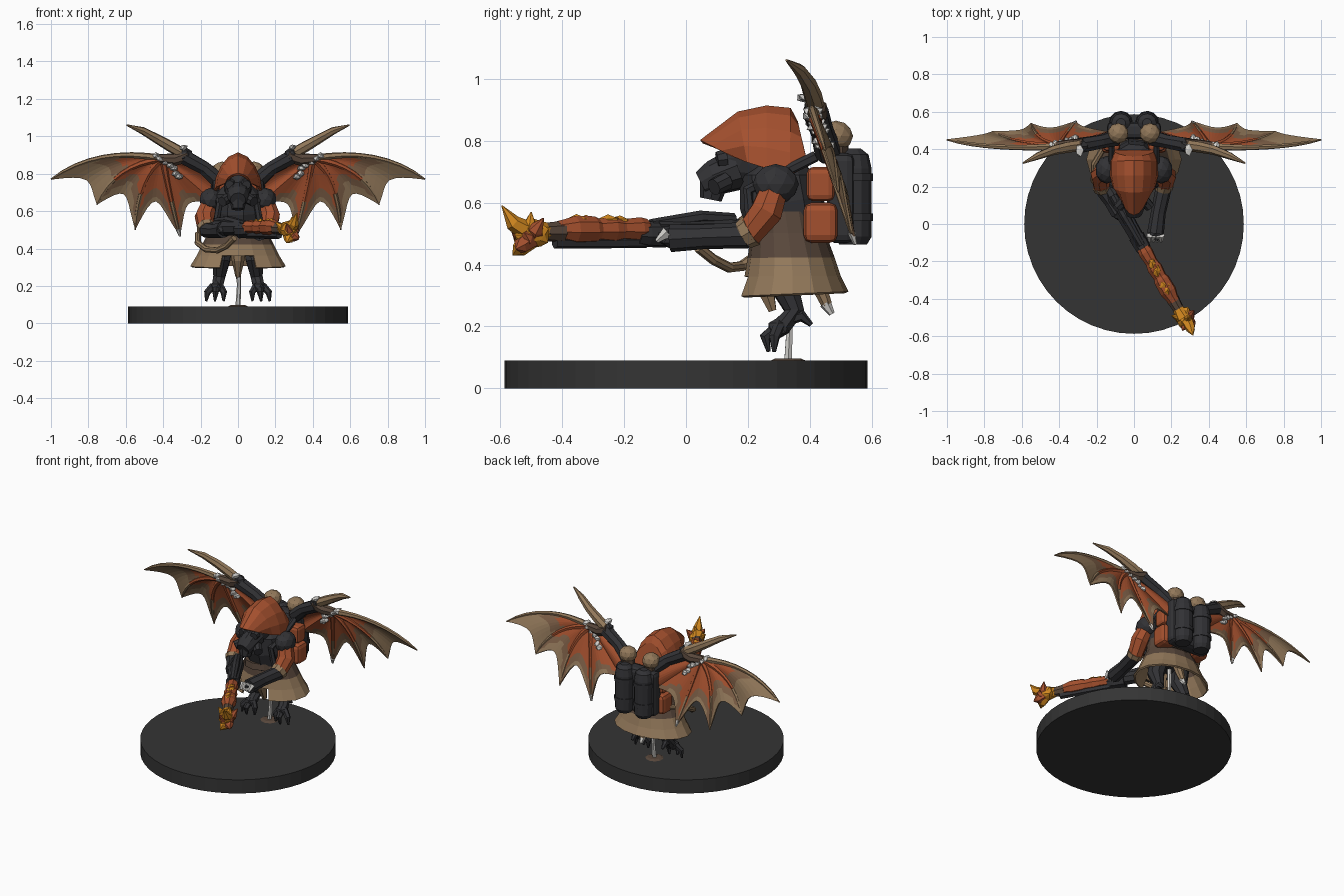
import bpy, bmesh, math, random
from mathutils import Vector

if "Cube" in bpy.data.objects:
    bpy.data.objects.remove(bpy.data.objects["Cube"])
random.seed(4)
pi = math.pi


def mat(name, rgb):
    m = bpy.data.materials.new(name)
    m.diffuse_color = [((c / 255 + 0.055) / 1.055) ** 2.4 for c in rgb] + [1]
    m.use_nodes = True
    m.node_tree.nodes["Principled BSDF"].inputs["Base Color"].default_value = m.diffuse_color
    return m


BASE = mat("base charcoal", (52, 52, 52))
DARK = mat("dark leather", (50, 50, 53))
ORANGE = mat("rust orange", (164, 80, 46))
TAN = mat("tan cloth", (146, 120, 90))
BROWN = mat("dark brown", (88, 71, 59))
MEMB = mat("membrane brown", (124, 94, 70))
WHITE = mat("pale grey", (212, 210, 206))
FLAME = mat("flame amber", (212, 138, 32))


def finish(name, bm, mats, thick=0, bevel=0):
    bmesh.ops.recalc_face_normals(bm, faces=bm.faces[:])
    me = bpy.data.meshes.new(name)
    bm.to_mesh(me)
    bm.free()
    for m in mats if isinstance(mats, list) else [mats]:
        me.materials.append(m)
    ob = bpy.data.objects.new(name, me)
    bpy.context.collection.objects.link(ob)
    if thick:
        s = ob.modifiers.new("thickness", 'SOLIDIFY')
        s.thickness, s.offset = thick, 0
    if bevel:
        b = ob.modifiers.new("bevel", 'BEVEL')
        b.width, b.segments = bevel, 2
    return ob


def tube(name, pts, radii, m, sides=8, flat=1.0):
    """Closed tube along a path, one radius per point."""
    P = [Vector(p) for p in pts]
    if not isinstance(radii, (list, tuple)):
        radii = [radii] * len(P)
    bm, rings, n = bmesh.new(), [], Vector((0.13, 0.2, 1))
    for i, p in enumerate(P):
        t = (P[min(i + 1, len(P) - 1)] - P[max(i - 1, 0)]).normalized()
        n = (n - t * n.dot(t))
        if n.length < 0.05:
            n = t.orthogonal()
        n.normalize()
        b = t.cross(n)
        rings.append([bm.verts.new(p + radii[i] * (n * math.cos(a) + b * math.sin(a) * flat))
                      for a in [2 * pi * k / sides for k in range(sides)]])
    for r, q in zip(rings, rings[1:]):
        for k in range(sides):
            bm.faces.new((r[k], r[(k + 1) % sides], q[(k + 1) % sides], q[k]))
    bm.faces.new(rings[0][::-1])
    bm.faces.new(rings[-1])
    return finish(name, bm, m)


def blob(name, c, r, m, sub=2, rough=0.0):
    bm = bmesh.new()
    bmesh.ops.create_icosphere(bm, subdivisions=sub, radius=1)
    for v in bm.verts:
        k = 1 + random.uniform(-rough, rough)
        v.co = Vector((c[i] + v.co[i] * r[i] * k for i in range(3)))
    return finish(name, bm, m)


def box(name, c, s, m, bevel=0.012):
    bm = bmesh.new()
    bmesh.ops.create_cube(bm, size=1)
    for v in bm.verts:
        v.co = Vector((c[i] + v.co[i] * s[i] for i in range(3)))
    return finish(name, bm, m, bevel=bevel)


# --- display base and flight stand
bm = bmesh.new()
bmesh.ops.create_cone(bm, cap_ends=True, segments=48, radius1=0.587, radius2=0.587, depth=0.09)
bmesh.ops.translate(bm, verts=bm.verts[:], vec=(0, 0, 0.045))
finish("round_base", bm, BASE)
tube("stand_rod", [(0, .33, .09), (.005, .335, .2), (0, .33, .4)], [.014, .011, .014], WHITE, 6)
tube("stand_foot", [(0, .33, .088), (0, .33, .097)], [.06, .04], BROWN, 10)

# --- torso, head and mask
tube("torso", [(0, .34, .40), (0, .33, .5), (0, .31, .6), (0, .30, .69), (0, .31, .74)],
     [.12, .13, .14, .13, .07], DARK, 10)
blob("head", (0, .225, .745), (.08, .12, .10), DARK)
tube("mask_snout", [(0, .17, .71), (0, .09, .68), (0, .05, .66)], [.07, .058, .042], DARK, 10)
tube("mask_filter", [(0, .09, .66), (0, .08, .61)], [.045, .035], DARK, 8)
for s in (-1, 1):
    tube("mask_lens", [(s * .04, .13, .745), (s * .045, .10, .74)], [.03, .024], DARK, 8)
    tube("mask_canister", [(s * .05, .13, .67), (s * .085, .09, .65)], [.03, .028], DARK, 8)

# --- hood: arched stations (top y, z, bottom y, z, half width)
bm, rows = bmesh.new(), []
for ty, tz, by, bz, w in [(.05, .797, .15, .752, .06), (.17, .888, .20, .73, .108), (.26, .907, .26, .71, .122),
                          (.335, .90, .335, .69, .122), (.355, .86, .39, .715, .105), (.37, .79, .39, .715, .07)]:
    row = []
    for k in range(9):
        a = (k / 8 - .5) * pi
        f = (1 - math.cos(a)) ** 0.85
        row.append(bm.verts.new((w * math.sin(a), ty + (by - ty) * f, tz + (bz - tz) * f)))
    rows.append(row)
for r, q in zip(rows, rows[1:]):
    for k in range(8):
        bm.faces.new((r[k], r[k + 1], q[k + 1], q[k]))
bm.faces.new(rows[-1])
finish("hood", bm, ORANGE, thick=.014)

# --- robe skirt: flared shell, open at the front, coloured by height
bm, rows, N = bmesh.new(), [], 16
for z, cy, rx, ry in [(.57, .32, .13, .11), (.5, .33, .145, .115), (.42, .34, .185, .135),
                      (.36, .345, .215, .15), (.295, .345, .25, .175)]:
    rows.append([bm.verts.new((rx * math.sin(2 * pi * k / N), cy - ry * math.cos(2 * pi * k / N),
                               z + (.015 * (1 - math.cos(2 * pi * k / N)) / 2 if z < .3 else 0)))
                 for k in range(N)])
for i, (r, q) in enumerate(zip(rows, rows[1:])):
    for k in range(N):
        if i == 3 and k in (0, N - 1):
            continue
        f = bm.faces.new((r[k], r[(k + 1) % N], q[(k + 1) % N], q[k]))
        f.material_index = 0 if i < 2 else 1
finish("robe_skirt", bm, [BROWN, TAN], thick=.012)
tube("belt", [(0, .325, .475), (0, .325, .515)], [.155, .15], BROWN, 12, .82)
tube("loincloth", [(0, .25, .40), (0, .25, .34), (0, .28, .25)], [.045, .035, .014], TAN, 6)

# --- tail
tube("tail", [(0, .40, .42), (0, .43, .33), (0, .455, .27)], [.035, .025, .018], TAN, 7)
tube("tail_tip", [(0, .45, .275), (0, .472, .24)], [.02, .01], WHITE, 6)

# --- legs, feet and claws
for s in (-1, 1):
    tube("leg", [(s * .08, .34, .44), (s * .09, .31, .34), (s * .10, .35, .25), (s * .11, .31, .20)],
         [.055, .052, .034, .032], DARK)
    blob("foot", (s * .115, .30, .195), (.04, .04, .035), DARK, 1)
    for dx, dy in ((-.045, .0), (0, -.03), (.045, .0)):
        x = s * .12 + dx
        tube("toe", [(s * .115 + dx * .4, .30, .20), (x, .285 + dy, .165), (x * 1.03, .285 + dy * .6, .118)],
             [.02, .018, .006], DARK, 6)
    tube("heel_spur", [(s * .11, .32, .22), (s * .11, .375, .235), (s * .11, .405, .205)], [.02, .02, .008], DARK, 6)

# --- backpack: wide dark frame, tanks, caps, straps and side pouches
box("pack_frame", (0, .50, .615), (.29, .09, .29), DARK, .025)
for s in (-1, 1):
    tube("tank", [(s * .07, .54, z) for z in (.465, .49, .71, .755, .775)], [.045, .06, .06, .05, .025], DARK, 12)
    for z in (.54, .67):
        tube("tank_band", [(s * .07, .54, z), (s * .07, .54, z + .025)], .065, DARK, 12)
    blob("tank_cap", (s * .085, .485, .815), (.056, .055, .05), TAN)
    tube("cap_neck", [(s * .08, .485, .74), (s * .085, .485, .80)], .04, BROWN)
    box("upper_pouch", (s * .12, .435, .66), (.09, .09, .11), ORANGE, .02)
    box("lower_pouch", (s * .125, .435, .535), (.10, .11, .13), ORANGE, .025)
    tube("pack_strap", [(s * .12, .42, .75), (s * .12, .34, .71), (s * .10, .20, .64), (s * .12, .21, .52)], .018, DARK, 6)

# --- arms: shoulder, orange sleeve, dark gauntlet, hand
arms = {1: [(.145, .29, .66), (.172, .26, .57), (.16, .20, .495), (.13, .06, .49), (.115, -.05, .485)],
        -1: [(-.145, .29, .66), (-.178, .26, .57), (-.17, .19, .50), (-.12, .12, .495), (-.08, .06, .50)]}
for s, (sh, up, el, wr, ha) in arms.items():
    blob("shoulder", sh, (.062, .075, .065), DARK)
    tube("sleeve", [sh, up, el], [.045, .055, .046], ORANGE)
    tube("sleeve_cuff", [Vector(up).lerp(Vector(el), .8), Vector(el).lerp(Vector(wr), .1)], [.053, .048], TAN)
    tube("gauntlet", [el, wr, ha], [.043, .04, .045], DARK)
    blob("hand", ha, (.04, .045, .035), DARK, 1, .1)
for i in range(4):
    tube("claw", [(.085 + .02 * i, -.06, .505), (.085 + .02 * i, -.095, .475)], [.02, .007], WHITE, 5)

# --- flame projector: points placed along the barrel axis
A, B = Vector((-.14, .20, .51)), Vector((.31, -.58, .505))


def on(t, dz=0):
    return A.lerp(B, t) + Vector((0, 0, dz))


tube("gun_stock", [on(0), on(.08), on(.2), on(.38)], [.03, .045, .042, .038], DARK)
tube("gun_top", [on(.06, .035), on(.2, .04), on(.4, .02)], [.022, .026, .02], DARK)
tube("gun_body", [on(.34, -.01), on(.42, -.01), on(.46, -.01)], [.045, .042, .034], DARK)
tube("barrel_shroud", [on(t, .006) for t in (.42, .45, .52, .56, .62, .64, .72, .76, .79)],
     [.034, .04, .034, .042, .036, .044, .046, .036, .03], ORANGE)
tube("under_barrel", [on(.42, -.035), on(.8, -.035)], .02, DARK, 6)
tube("nozzle", [on(.77), on(.84)], [.036, .03], BROWN)
for t, w in ((.53, .022), (.58, .026), (.67, .03), (.71, .028)):
    blob("barrel_glow", on(t, .03), (w, .034, .024), FLAME, 1, .15)

# --- flame tongues
blob("flame_core", (.275, -.50, .495), (.045, .06, .042), FLAME, 2, .12)
tube("flame_root", [on(.80), on(.9)], [.022, .045], FLAME, 7)
for tip, m in [((.315, -.595, .59), FLAME), ((.325, -.55, .45), ORANGE), ((.26, -.56, .43), FLAME),
               ((.20, -.49, .54), FLAME), ((.32, -.46, .55), ORANGE), ((.29, -.50, .57), FLAME),
               ((.325, -.52, .50), ORANGE), ((.26, -.57, .53), ORANGE)]:
    c, T = Vector((.27, -.49, .495)), Vector(tip)
    tube("flame_tongue", [c, c.lerp(T, .55) + Vector((.008, -.012, -.012)), T], [.038, .026, .002], m, 6)

# --- fuel hose looping round the left side
tube("fuel_hose", [(-.02, .04, .455), (-.06, .09, .415), (-.11, .14, .39), (-.17, .18, .395), (-.215, .23, .43),
                   (-.215, .32, .475), (-.16, .41, .50), (-.08, .48, .49)], .017, TAN, 8)

# --- wings: bone fingers fan out from the wrist, (control, tip) in x-z
W = Vector((.40, .88))
FING = [((.75, .95), (1.0, .77)), ((.66, .85), (.755, .635)), ((.53, .80), (.55, .50)),
        ((.38, .74), (.31, .465)), ((.30, .80), (.13, .65)), ((.28, .85), (.12, .78))]
PANEL = [(.18, .48, .68), (.27, .58, .78), (.33, .72, .9), (.2, .78, .93), (0, 2, 2)]  # scallop, colour limits


def bone(i, t):
    c, e = map(Vector, FING[i])
    return W * (1 - t) ** 2 + c * 2 * t * (1 - t) + e * t * t


def place(p, s, dy=0):
    return Vector((s * p.x, .45 + (.77 - p.y) * .32 + dy, p.y))


U, T = 8, 12
for s in (-1, 1):
    bm = bmesh.new()
    for i, (d, lo, hi) in enumerate(PANEL):
        g = []
        for a in range(T + 1):
            row = []
            for b in range(U + 1):
                u = b / U
                t = a / T * (1 - d * math.sin(pi * u))
                row.append(bm.verts.new(place(bone(i, t).lerp(bone(i + 1, t), u), s, .025 * math.sin(pi * u) * a / T)))
            g.append(row)
        for a in range(T):
            for b in range(U):
                f = bm.faces.new((g[a][b], g[a][b + 1], g[a + 1][b + 1], g[a + 1][b]))
                k = (a + .5) / T + .12 * (1 - math.sin(pi * (b + .5) / U)) * (-1 if i else 1)
                f.material_index = (k > lo) + (k > hi)
    bmesh.ops.remove_doubles(bm, verts=bm.verts[:], dist=.0005)
    finish("wing_membrane", bm, [ORANGE, MEMB, TAN], thick=.008)
    for i in range(4):
        pts = [place(bone(i, k / 8), s) for k in range(9)]
        r = [.022, .018, .016, .014, .013, .012, .011, .009, .004]
        cut = 0 if i == 0 else 5
        if cut:
            tube("wing_finger", pts[:6], r[:6], ORANGE, 6)
        tube("wing_finger_end", pts[cut:], r[cut:], TAN, 6)
    tube("wing_claw", [place(bone(3, t), s) for t in (.93, 1)], [.014, .006], WHITE, 6)
    # arm bones, thumb spike and pale fur
    tube("wing_arm", [(s * .10, .46, .76), (s * .18, .44, .83), (s * .29, .42, .89)], [.045, .038, .042], DARK)
    tube("wing_forearm", [(s * .27, .42, .90), (s * .34, .42, .875), (s * .42, .415, .88)], [.04, .034, .026], BROWN)
    blob("wing_elbow", (s * .285, .415, .90), (.045, .037, .045), DARK, 1)
    tube("wing_thumb", [(s * .29, .42, .905), (s * .36, .41, .945), (s * .43, .395, .985), (s * .51, .365, 1.03),
                        (s * .595, .325, 1.06)], [.03, .03, .026, .02, .004], TAN, 7)
    for x, z in ((.315, .785), (.335, .80), (.34, .83), (.36, .845), (.39, .86), (.42, .88), (.44, .895), (.29, .94)):
        blob("wing_fur", (s * x, .45 + (.77 - z) * .32, z), (.022, .036, .018), WHITE, 1, .2)
